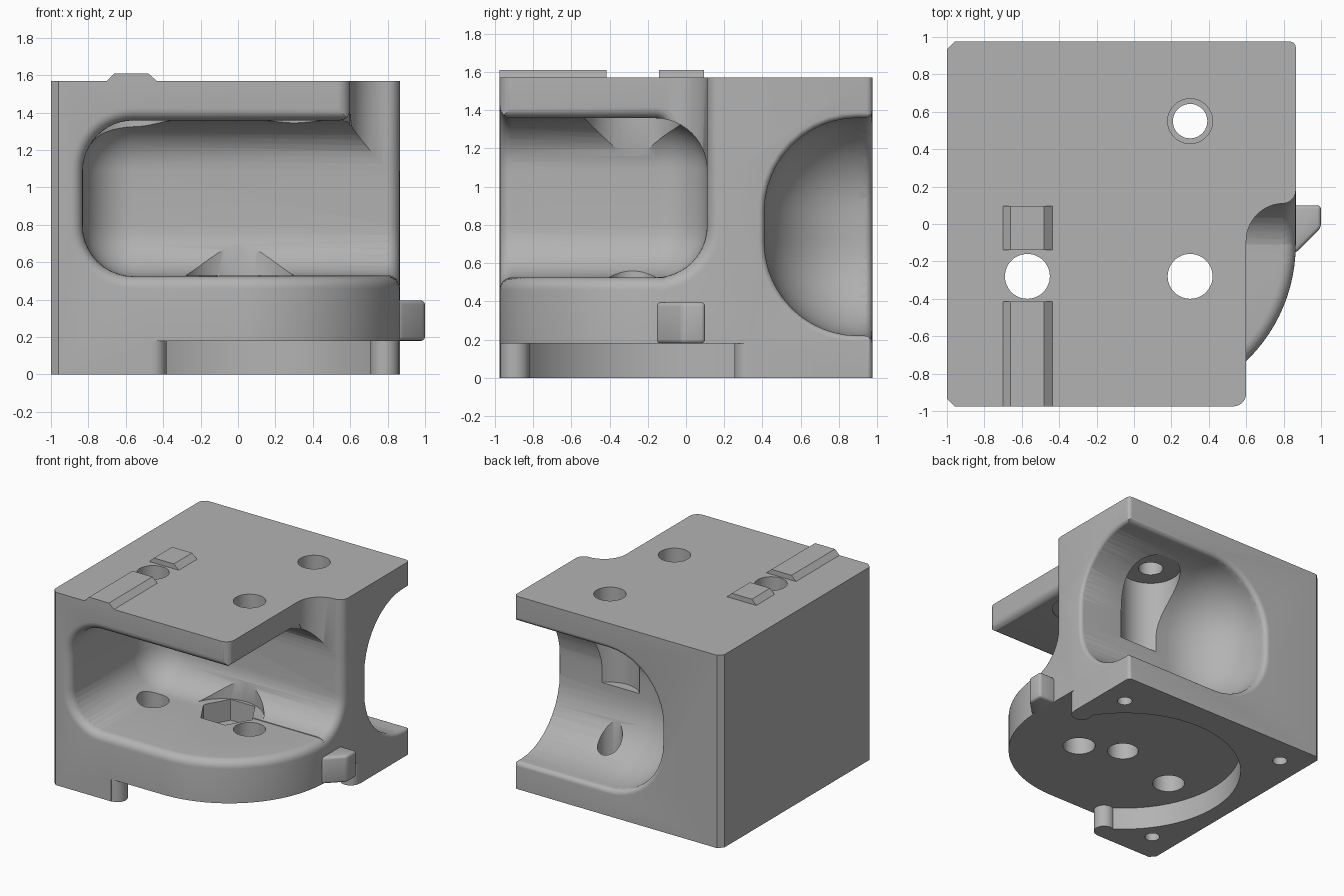
import bpy, bmesh, math

cube = bpy.data.objects.get("Cube")
if cube:
    bpy.data.objects.remove(cube, do_unlink=True)

grey = bpy.data.materials.new("matte grey")
grey.use_nodes = True
grey.diffuse_color = (0.45, 0.45, 0.45, 1)
grey.node_tree.nodes["Principled BSDF"].inputs["Base Color"].default_value = (0.45, 0.45, 0.45, 1)

FRONT, BACK, LEFT, RIGHT = -0.975, 0.975, 0.865, -1.0   # block faces
TOP = 1.57
HUB = (0, -0.11)       # centre of the round base
HUB_R = 0.865


def finish(name, bm):
    bmesh.ops.recalc_face_normals(bm, faces=bm.faces)
    mesh = bpy.data.meshes.new(name)
    bm.to_mesh(mesh)
    bm.free()
    mesh.materials.append(grey)
    ob = bpy.data.objects.new(name, mesh)
    bpy.context.collection.objects.link(ob)
    return ob


def loft(name, rings, bevel=0):
    """Skin closed rings of equal length and cap both ends."""
    bm = bmesh.new()
    loops = [[bm.verts.new(p) for p in ring] for ring in rings]
    n = len(loops[0])
    for a, b in zip(loops, loops[1:]):
        for i in range(n):
            j = (i + 1) % n
            bm.faces.new((a[i], a[j], b[j], b[i]))
    bm.faces.new(loops[0])
    bm.faces.new(loops[-1])
    if bevel:
        bmesh.ops.bevel(bm, geom=bm.edges[:], offset=bevel, segments=3,
                        profile=0.5, affect='EDGES')
    return finish(name, bm)


def prism(name, outline, z0, z1, bevel=0):
    return loft(name, [[(x, y, z) for x, y in outline] for z in (z0, z1)], bevel)


def arc(cx, cy, r, a0, a1, n=10):
    steps = [math.radians(a0 + (a1 - a0) * i / n) for i in range(n + 1)]
    return [(cx + r * math.cos(a), cy + r * math.sin(a)) for a in steps]


def circle(cx, cy, r, n=48):
    return arc(cx, cy, r, 0, 360, n)[:-1]


def cylinder(name, cx, cy, r, z0, z1, n=48):
    return prism(name, circle(cx, cy, r, n), z0, z1)


def rounded_rect(u0, u1, v0, v1, r, grow=0):
    r += grow
    u0, u1, v0, v1 = u0 - grow + r, u1 + grow - r, v0 - grow + r, v1 + grow - r
    return (arc(u1, v1, r, 0, 90) + arc(u0, v1, r, 90, 180)
            + arc(u0, v0, r, 180, 270) + arc(u1, v0, r, 270, 360))


def rounded_box(name, x, y, z, r):
    bm = bmesh.new()
    bmesh.ops.create_cube(bm, size=1)
    for v in bm.verts:
        v.co = [lim[0] if c < 0 else lim[1] for c, lim in zip(v.co, (x, y, z))]
    bmesh.ops.bevel(bm, geom=bm.edges[:], offset=r, segments=12,
                    profile=0.5, affect='EDGES')
    return finish(name, bm)


def flare(name, axis, face, inward, u, v, corner, r):
    """Cutter that rounds over the rim of an opening in a flat face."""
    depths = [(-0.1, r)]
    for i in range(7):
        t = r * (1 - math.cos(math.radians(15 * i)))
        depths.append((t, r - math.sqrt(max(0, r * r - (r - t) ** 2))))
    depths.append((r + 0.02, -0.01))
    rings = []
    for t, grow in depths:
        d = face + inward * t
        ring = rounded_rect(*u, *v, corner, grow)
        rings.append([(d, a, b) if axis == 'x' else (a, d, b) for a, b in ring])
    return loft(name, rings)


def combine(target, other, operation='DIFFERENCE'):
    mod = target.modifiers.new("cut", 'BOOLEAN')
    mod.operation, mod.object, mod.solver = operation, other, 'EXACT'
    graph = bpy.context.evaluated_depsgraph_get()
    mesh = bpy.data.meshes.new_from_object(target.evaluated_get(graph))
    target.modifiers.clear()
    target.data = mesh
    bpy.data.objects.remove(other, do_unlink=True)


# Main block with chamfered right edges and softened left edges
body = prism("main_body", [(RIGHT, FRONT + 0.04), (RIGHT + 0.04, FRONT), (LEFT, FRONT)]
             + arc(LEFT - 0.03, BACK - 0.03, 0.03, 0, 90, 5)
             + [(RIGHT + 0.04, BACK), (RIGHT, BACK - 0.04)], 0, TOP)

# Front pocket, open to the front and left, with rounded rims
pz = (0.525, 1.358)
combine(body, rounded_box("front_pocket", (-0.83, 2), (-2, 0.11), pz, 0.27))
combine(body, flare("front_rim", 'y', FRONT, 1, (-0.83, 2), pz, 0.27, 0.065))
combine(body, flare("side_rim", 'x', LEFT, -1, (-2, 0.11), pz, 0.27, 0.07))

# Back pocket with large rounding, open to the back and left
bz = (0.22, 1.36)
combine(body, rounded_box("back_pocket", (-0.46, 2), (0.41, 2), bz, 0.49))
combine(body, flare("back_rim", 'y', BACK, -1, (-0.46, 2), bz, 0.49, 0.04))
combine(body, flare("back_side_rim", 'x', LEFT, -1, (0.41, 2), bz, 0.49, 0.03))

# Notch through the front left corner of the top plate
notch = ([(0.53, -2)] + arc(0.53, FRONT + 0.07, 0.07, -90, 0)
         + arc(0.8, -0.09, 0.2, 180, 90)
         + arc(LEFT - 0.07, 0.18, 0.07, -90, 0) + [(2, 0.18), (2, -2)])
combine(body, prism("corner_notch", notch, 1.05, 2))
combine(body, flare("plate_rim", 'x', 0.6, -1, (-2, -0.1), (1.0, 1.358), 0.06, 0.06))

# Round the front left corner of the base, with a soft upper edge
corner = prism("base_corner", [(0, -2), (2, -2), (2, HUB[1]), (0, HUB[1])], -0.1, 0.7)
soft = [(HUB_R, -0.3)] + [(HUB_R - 0.065 + a, 0.46 + b)
                          for a, b in arc(0, 0, 0.065, 0, 90, 6)]
combine(corner, loft("base_disc", [[(x, y, z) for x, y in circle(*HUB, r, 96)]
                                   for r, z in soft]))
combine(body, corner)

# Round recess underneath, leaving legs with rounded ends
recess = [(-0.46, -2), (2, -2), (2, 0.33)] + arc(*HUB, HUB_R, 30.6, 237.9, 48)
combine(body, prism("under_recess", recess, -0.2, 0.18))
for x, y in ((-0.46, -0.895), (0.785, 0.33)):
    combine(body, cylinder("leg_end", x, y, 0.077, 0, 0.25, 32), 'UNION')

# Bolt holes with clearance for their heads
for x, y, r, head, z0, z1 in ((-0.57, -0.28, 0.12, 0.25, 0.9, 1.365),
                              (0.3, -0.28, 0.12, 0.2, 0.9, 1.365),
                              (0.3, 0.55, 0.092, 0.22, 0.75, 1.34)):
    combine(body, cylinder("bolt_hole", x, y, r, -0.2, 2))
    combine(body, cylinder("head_clearance", x, y, head, z0, z1))
combine(body, cylinder("top_counterbore", 0.3, 0.55, 0.12, 1.45, 2))

# Centre hole with hexagonal nut seat
combine(body, cylinder("centre_hole", 0, -0.13, 0.115, -0.2, 0.7))
combine(body, cylinder("nut_seat", 0, -0.13, 0.22, 0.36, 0.7, 6))
combine(body, cylinder("nut_clearance", 0.01, -0.22, 0.31, 0.53, 0.85))

# Small blind mounting holes in the legs
for x, y in ((-0.79, 0.75), (-0.79, -0.73), (0.67, 0.69)):
    combine(body, cylinder("mount_hole", x, y, 0.055, -0.1, 0.18, 24))

# Tab on the left side of the base
tab = prism("side_tab", [(0.8, 0.1), (1.0, 0.1), (1.0, -0.02),
                         (0.865, -0.155), (0.8, -0.155)], 0.18, 0.395, 0.02)

# Two bevelled ridges on the top
ridges = []
for name, y0, y1 in (("front_ridge", FRONT, -0.415), ("rear_ridge", -0.14, 0.095)):
    section = [(-0.7, TOP - 0.01), (-0.7, TOP), (-0.66, 1.61),
               (-0.48, 1.61), (-0.435, TOP), (-0.435, TOP - 0.01)]
    ridges.append(loft(name, [[(x, y, z) for x, z in section] for y in (y0, y1)]))

# Smooth the curved surfaces and keep the edges sharp
bpy.ops.object.select_all(action='DESELECT')
for ob in [body, tab] + ridges:
    ob.select_set(True)
bpy.context.view_layer.objects.active = body
bpy.ops.object.shade_smooth_by_angle(angle=math.radians(30))
